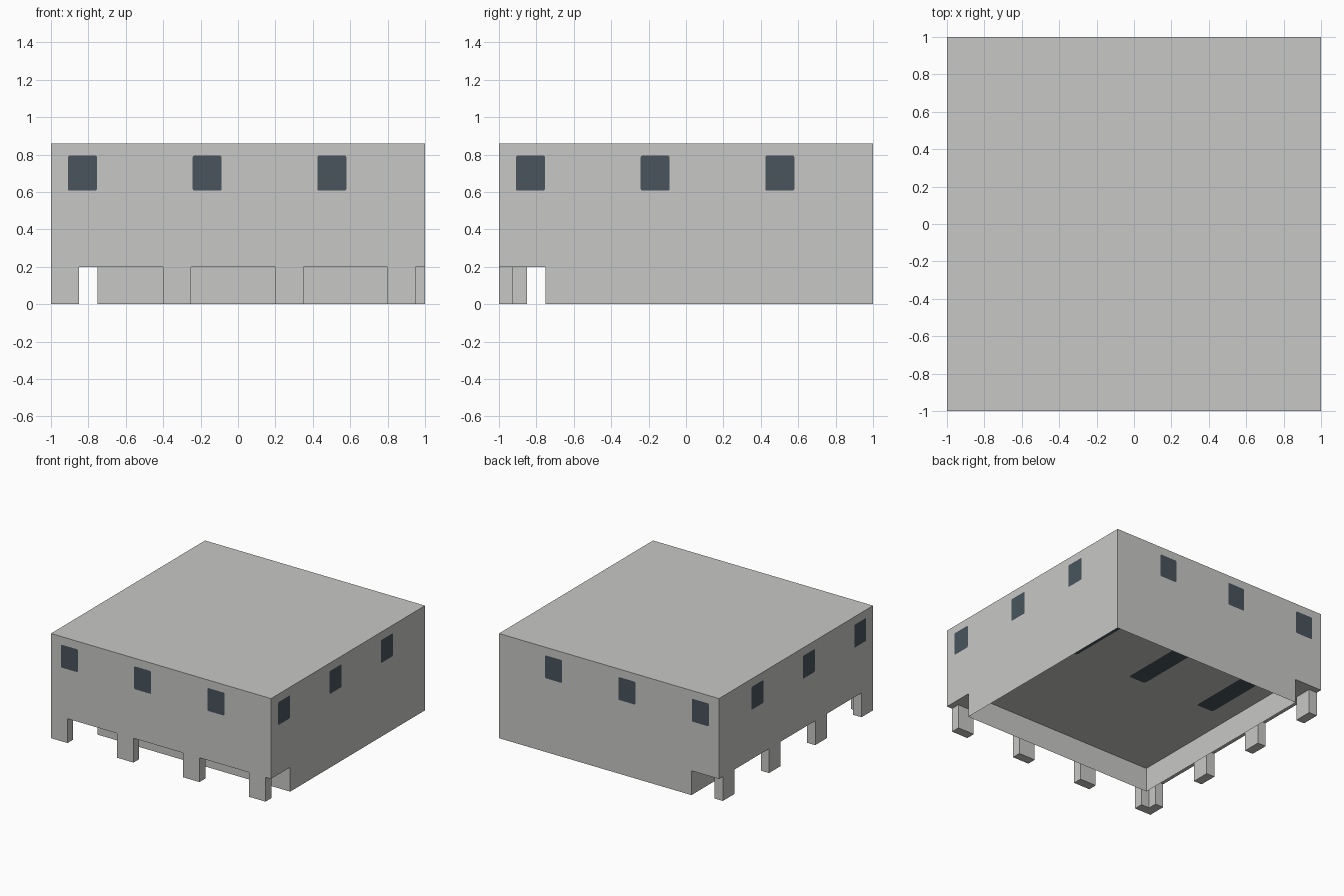
import bpy, bmesh, math
from mathutils import Vector

if "Cube" in bpy.data.objects:
    bpy.data.objects.remove(bpy.data.objects["Cube"])


def material(name, rgb):
    m = bpy.data.materials.new(name)
    m.diffuse_color = (*rgb, 1)
    m.use_nodes = True
    m.node_tree.nodes["Principled BSDF"].inputs["Base Color"].default_value = m.diffuse_color
    return m


WALL = material("pale_concrete", (0.575, 0.575, 0.562))
GLASS = material("dark_window", (0.065, 0.089, 0.108))
TOP, FLOOR = 0.86, 0.20          # roof height, underside of upper storey


def finish(name, bm, mat):
    me = bpy.data.meshes.new(name)
    bm.to_mesh(me)
    bm.free()
    me.materials.append(mat)
    ob = bpy.data.objects.new(name, me)
    bpy.context.collection.objects.link(ob)
    return ob


def box(name, lo, hi, open_ends=False):
    bm = bmesh.new()
    bmesh.ops.create_cube(bm, size=1)
    for v in bm.verts:
        v.co = Vector([lo[i] if v.co[i] < 0 else hi[i] for i in range(3)])
    bm.normal_update()
    if open_ends:
        caps = [f for f in bm.faces if abs(f.normal.z) > 0.5]
        bmesh.ops.delete(bm, geom=caps, context='FACES_ONLY')
    return finish(name, bm, WALL)


def pane(name, origin, u, v, u0, u1, v0, v1, ru=0.01, rv=0.01):
    """Thin rounded rectangle lying in the plane through origin, u x v facing out."""
    bm = bmesh.new()
    u, v = Vector(u), Vector(v)
    pts = []
    for k, (a, b) in enumerate([(u1 - ru, v1 - rv), (u0 + ru, v1 - rv),
                                (u0 + ru, v0 + rv), (u1 - ru, v0 + rv)]):
        for s in range(4):
            t = math.radians(90 * k + 30 * s)
            pts.append((a + ru * math.cos(t), b + rv * math.sin(t)))
    n = u.cross(v) * 0.002
    bm.faces.new([bm.verts.new(Vector(origin) + n + u * a + v * b) for a, b in pts])
    return finish(name, bm, GLASS)


# Upper storey and the hollow, set-back ground floor walls
box("upper_storey", (-1, -1, FLOOR), (1, 1, TOP))
box("ground_floor_walls", (-0.75, -0.75, 0), (1, 1, FLOOR), open_ends=True)

# Columns along the front and left overhang
for i, p in enumerate((-1, -0.4, 0.2, 0.8)):
    box(f"front_column_{i}", (p, -1, 0), (p + 0.15, -0.925, FLOOR))
    box(f"left_column_{i}", (-1, p, 0), (-0.925, p + 0.15, FLOOR))

# Windows: three per wall at the same world positions
W = 0.155
for i in range(3):
    a = -0.909 + i * 2 / 3
    b = a + W
    z0, z1 = 0.607, 0.795
    up = (0, 0, 1)
    pane(f"front_window_{i}", (0, -1, 0), (1, 0, 0), up, a, b, z0, z1)
    pane(f"right_window_{i}", (1, 0, 0), (0, 1, 0), up, a, b, z0, z1)
    pane(f"back_window_{i}", (0, 1, 0), (-1, 0, 0), up, -b, -a, z0, z1)
    pane(f"left_window_{i}", (-1, 0, 0), (0, -1, 0), up, -b, -a, z0, z1)
    # Long dark panels on the underside of the upper storey
    pane(f"ceiling_panel_{i}", (0, 0, FLOOR), (-1, 0, 0), (0, 1, 0),
         a, b, 0.23, 0.80, 0.01, 0.03)
